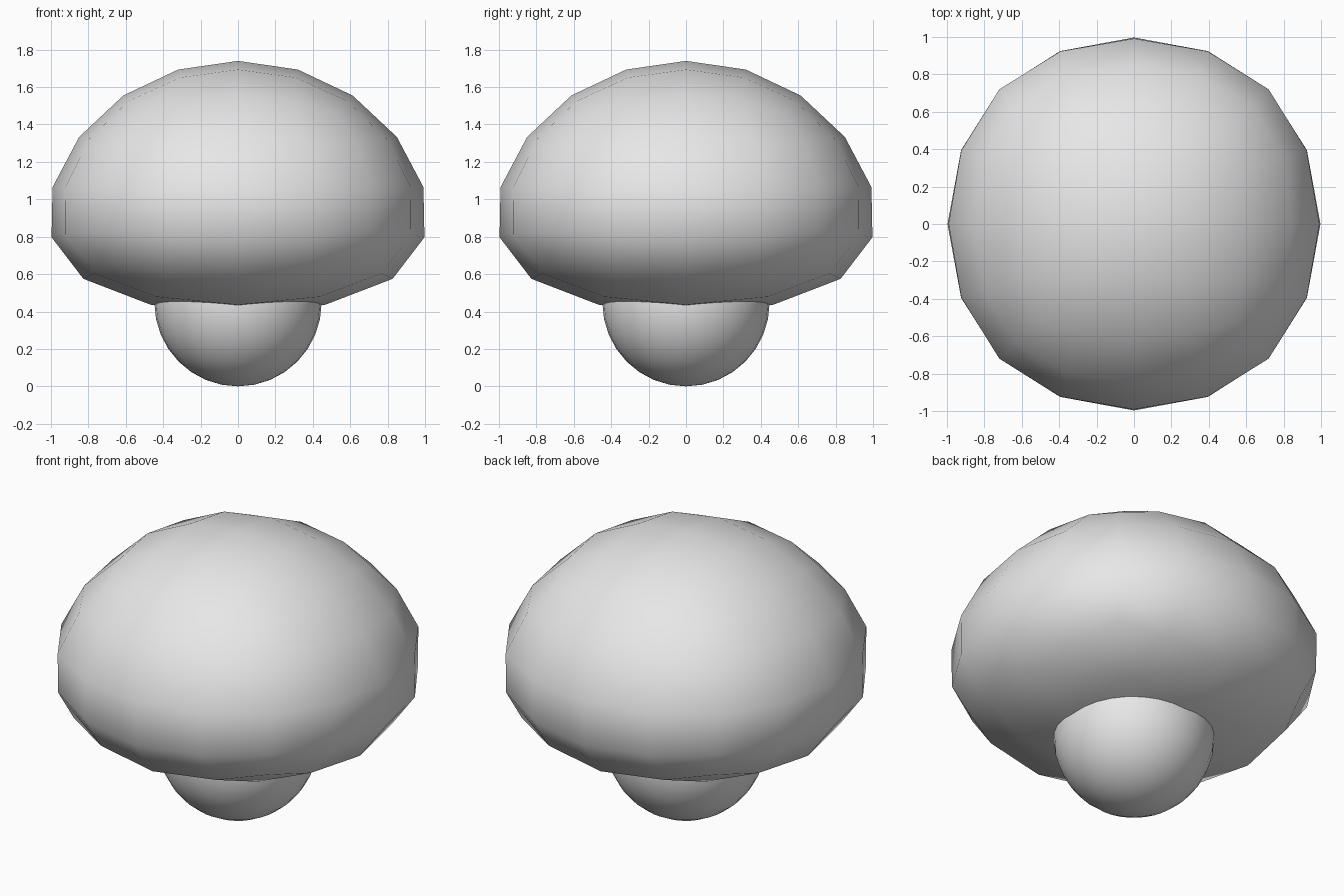
import bpy
import bmesh

default = bpy.data.objects.get("Cube")
if default:
    bpy.data.objects.remove(default, do_unlink=True)

# Single plain material shared by both parts
grey = bpy.data.materials.new("light_grey")
grey.use_nodes = True
grey.diffuse_color = (0.8, 0.8, 0.8, 1)
grey.node_tree.nodes["Principled BSDF"].inputs["Base Color"].default_value = (0.8, 0.8, 0.8, 1)


def add_part(name, bm, z):
    """Turn a bmesh into a smooth shaded object at height z."""
    mesh = bpy.data.meshes.new(name)
    for face in bm.faces:
        face.smooth = True
    bm.to_mesh(mesh)
    bm.free()
    mesh.materials.append(grey)
    obj = bpy.data.objects.new(name, mesh)
    obj.location.z = z
    bpy.context.collection.objects.link(obj)
    return obj


# Cap: a tapered box rounded by subdivision, twice as wide below as above
TOP, BOTTOM, HALF_HEIGHT = 0.787, 1.575, 0.804
bm = bmesh.new()
bmesh.ops.create_cube(bm, size=2)
for v in bm.verts:
    width = TOP if v.co.z > 0 else BOTTOM
    v.co.x *= width
    v.co.y *= width
    v.co.z *= HALF_HEIGHT
cap = add_part("cap", bm, 1.065)
rounding = cap.modifiers.new("rounding", "SUBSURF")
rounding.levels = rounding.render_levels = 2

# Stem: a round ball sunk into the underside of the cap
RADIUS = 0.447
bm = bmesh.new()
bmesh.ops.create_uvsphere(bm, u_segments=32, v_segments=16, radius=RADIUS)
add_part("stem_ball", bm, RADIUS)
